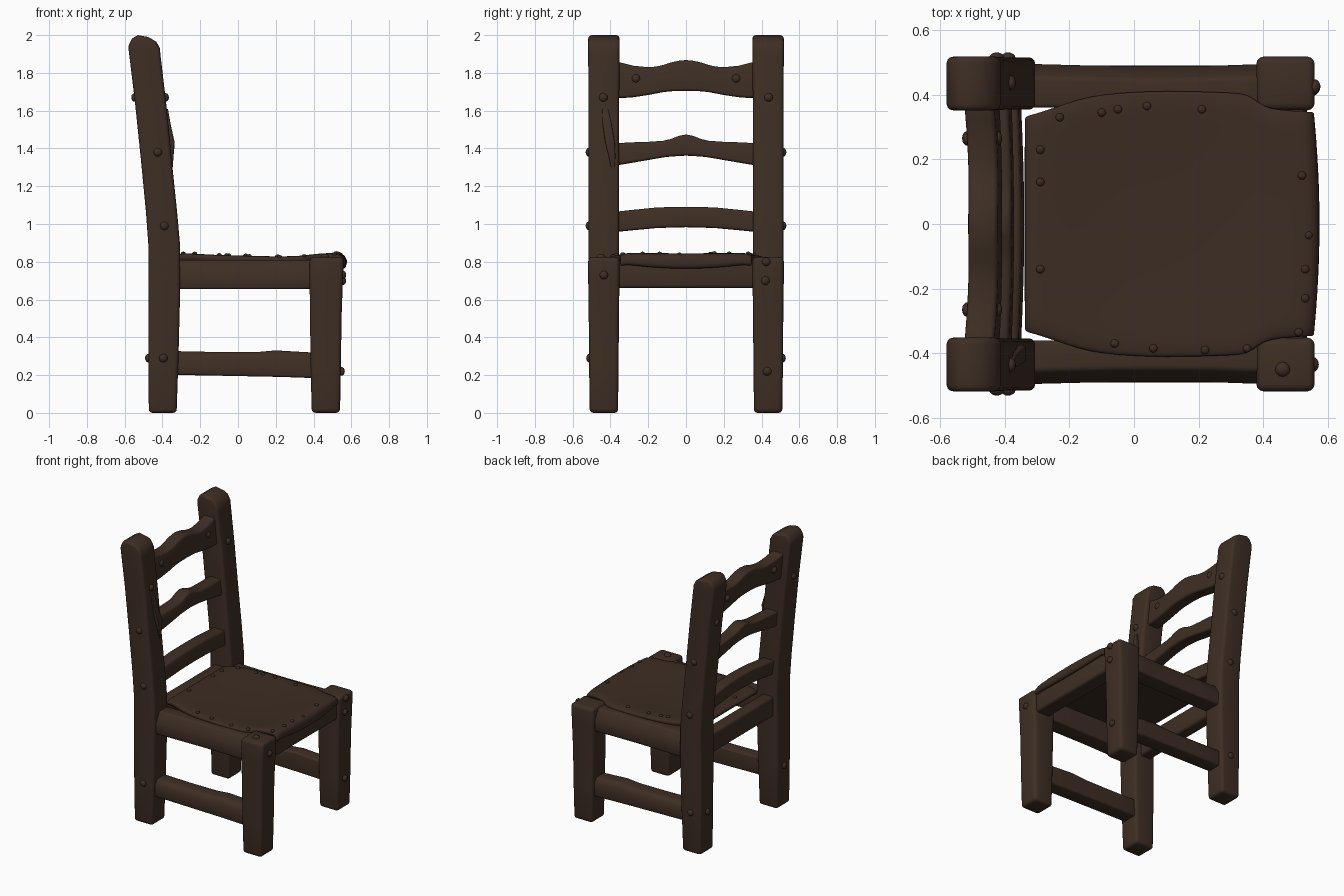
import bpy, bmesh, math
from mathutils import Matrix, Vector

if "Cube" in bpy.data.objects:
    bpy.data.objects.remove(bpy.data.objects["Cube"])


def material(name, rgb):
    m = bpy.data.materials.new(name)
    m.diffuse_color = (*rgb, 1)
    m.use_nodes = True
    m.node_tree.nodes["Principled BSDF"].inputs["Base Color"].default_value = m.diffuse_color
    return m


WOOD = material("dark brown wood", (0.048, 0.0275, 0.0175))
LEATHER = material("dark brown leather", (0.045, 0.0255, 0.0165))


def finish(bm, name, mat, bevel=0.0):
    """Turn a bmesh into a smooth object with optionally rounded edges."""
    bmesh.ops.recalc_face_normals(bm, faces=bm.faces)
    for f in bm.faces:
        f.smooth = True
    me = bpy.data.meshes.new(name)
    bm.to_mesh(me)
    bm.free()
    me.materials.append(mat)
    ob = bpy.data.objects.new(name, me)
    bpy.context.collection.objects.link(ob)
    if bevel:
        b = ob.modifiers.new("round", "BEVEL")
        b.width, b.segments = bevel, 3
        b.limit_method, b.angle_limit = "ANGLE", math.radians(48)
    return ob


def loft(name, rings, bevel=0.018):
    """Skin a beam through matching rings of points and cap its ends."""
    bm = bmesh.new()
    rows = [[bm.verts.new(p) for p in r] for r in rings]
    n = len(rows[0])
    for a, b in zip(rows, rows[1:]):
        for i in range(n):
            j = (i + 1) % n
            bm.faces.new((a[i], a[j], b[j], b[i]))
    bm.faces.new(rows[0])
    bm.faces.new(rows[-1])
    return finish(bm, name, WOOD, bevel)


def lerp(table, u):
    """Piecewise linear lookup in (key, value) pairs."""
    for (a, p), (b, q) in zip(table, table[1:]):
        if u <= b:
            return p + (q - p) * max(0, (u - a) / (b - a))
    return table[-1][1]


# Leaning back posts: back x, back z, front x, front z, half width
POST = [(-.472, 0, -.325, 0, .075), (-.475, .3, -.315, .3, .078), (-.475, .65, -.306, .65, .081),
        (-.474, .88, -.306, .88, .081), (-.487, 1.06, -.322, 1.06, .081), (-.515, 1.35, -.35, 1.33, .081),
        (-.546, 1.65, -.378, 1.62, .081), (-.58, 1.93, -.411, 1.9, .083), (-.578, 1.95, -.413, 1.93, .083),
        (-.561, 1.982, -.432, 1.965, .083), (-.53, 2.0, -.475, 1.99, .083)]
# Front legs: z, back x, front x, half width
LEG = [(0, .39, .54, .075), (.25, .385, .545, .078), (.5, .381, .548, .08), (.72, .379, .556, .083),
       (.825, .38, .56, .083)]
for s, side in ((-1, "left"), (1, "right")):
    c = s * .435
    loft(f"back_post_{side}", [[(xb, c - w, zb), (xf, c - w, zf), (xf, c + w, zf), (xb, c + w, zb)]
                               for xb, zb, xf, zf, w in POST], .022)
    loft(f"front_leg_{side}", [[(xb, c - w, z), (xf, c - w, z), (xf, c + w, z), (xb, c + w, z)]
                               for z, xb, xf, w in LEG], .022)
    # Side seat rails with a chamfered upper outer edge
    loft(f"side_rail_{side}", [[(x, s * .36, .655), (x, s * (o - .005), .655), (x, s * o, .735),
                                (x, s * (o - .04), .81), (x, s * .36, .81)]
                               for x, o in ((-.38, .497), (-.15, .491), (.05, .488), (.25, .49), (.45, .497))], .012)
    # Low side stretchers
    loft(f"side_stretcher_{side}", [[(x, s * .375, a), (x, s * .485, a), (x, s * .49, b - .03),
                                     (x, s * .465, b), (x, s * .375, b)]
                                    for x, a, b in ((-.38, .202, .328), (-.1, .197, .322), (.1, .193, .322),
                                                    (.2, .191, .331), (.3, .188, .325), (.46, .182, .316))], .012)

# Front and back seat rails
for name, x0, x1 in (("front_rail", .42, .535), ("back_rail", -.445, -.355)):
    loft(name, [[(x0, y, .66), (x1, y, .66), (x1, y, .805), (x0, y, .805)] for y in (-.4, 0, .4)])

# Curved back slats: centre x, middle z, lower and upper edges by distance from the middle
SLATS = [("top_slat", -.472, 1.76,
          [(0, 1.705), (.1, 1.702), (.2, 1.683), (.3, 1.668), (.4, 1.668)],
          [(0, 1.868), (.06, 1.862), (.14, 1.835), (.2, 1.83), (.28, 1.838), (.36, 1.858), (.4, 1.86)]),
         ("middle_slat", -.433, 1.39,
          [(0, 1.362), (.1, 1.356), (.25, 1.33), (.4, 1.305)],
          [(0, 1.474), (.04, 1.466), (.1, 1.442), (.2, 1.435), (.3, 1.432), (.4, 1.425)]),
         ("lower_slat", -.402, 1.02,
          [(0, .983), (.15, .979), (.3, .965), (.4, .955)],
          [(0, 1.091), (.15, 1.088), (.3, 1.073), (.4, 1.062)])]
for name, cx, cz, low, high in SLATS:
    rings = []
    for i in range(21):
        y = -.4 + .04 * i
        a, b = lerp(low, abs(y)), lerp(high, abs(y))
        bow = cx + .014 * math.cos(y / .4 * math.pi / 2)
        xa, xb = bow - (a - cz) * .1, bow - (b - cz) * .1
        rings.append([(xa - .046, y, a), (xa + .046, y, a), (xb + .046, y, b), (xb - .046, y, b)])
    loft(name, rings, .015)

# Splintered sliver on the front of the left post
loft("post_splinter", [[(x - .05, y - w, z), (x, y - w, z), (x, y + w, z), (x - .05, y + w, z)]
                       for z, x, y, w in ((1.28, -.347, -.385, .008), (1.36, -.341, -.392, .018),
                                          (1.43, -.335, -.402, .025), (1.53, -.357, -.418, .024),
                                          (1.61, -.371, -.428, .016))], .005)

# Leather seat: x, half width, z at the rim; last rows fold over the front
SEAT = [(-.345, .335, .832), (-.31, .343, .845), (-.25, .362, .846), (-.17, .39, .843), (-.1, .404, .84),
        (0, .412, .838), (.1, .415, .836), (.2, .413, .833), (.3, .41, .834), (.355, .405, .838),
        (.385, .378, .842), (.42, .36, .845), (.48, .354, .848), (.525, .352, .846), (.548, .35, .835),
        (.556, .35, .815), (.558, .348, .79)]


def seat_z(x, y, z, w):
    t = abs(y) / w
    sag = .018 * (1 - t * t) * max(0, 1 - ((x - .1) / .42) ** 2)
    return z - sag - .012 * max(0, (t - .9) / .1)


bm = bmesh.new()
T = [-1, -.97, -.9, -.75, -.5, -.25, 0, .25, .5, .75, .9, .97, 1]
rows = []
for i, (x, w, z) in enumerate(SEAT):
    row = []
    for t in T:
        bulge = .018 * (1 - t * t) * max(0, (x - .3) / .25)
        drop = .028 * (1 - t * t) if i == len(SEAT) - 1 else 0
        row.append(bm.verts.new((x + bulge, t * w, seat_z(x, t * w, z, w) - drop)))
    rows.append(row)
for a, b in zip(rows, rows[1:]):
    for j in range(len(T) - 1):
        bm.faces.new((a[j], b[j], b[j + 1], a[j + 1]))
seat = finish(bm, "seat", LEATHER)
sol = seat.modifiers.new("thickness", "SOLIDIFY")
sol.thickness, sol.offset = .032, -1
sub = seat.modifiers.new("soften", "SUBSURF")
sub.levels = sub.render_levels = 1


def nails(name, items, r, mat):
    """Domed nail heads, each placed at a point and flattened along its axis."""
    bm = bmesh.new()
    for p, axis in items:
        rot = Vector(axis).to_track_quat("Z", "Y").to_matrix().to_4x4()
        bmesh.ops.create_uvsphere(bm, u_segments=12, v_segments=8, radius=r,
                                  matrix=Matrix.Translation(p) @ rot @ Matrix.Diagonal((1, 1, .75, 1)))
    finish(bm, name, mat)


# Bolts through the frame
F, B = (1, 0, 0), (-1, 0, 0)
bolts = [((.555, .42, .7), F), ((.548, .43, .22), F), ((.555, -.435, .73), F), ((.56, .425, .8), F),
         ((.46, -.45, .825), (0, 0, 1))]
for s in (-1, 1):
    bolts += [((-.383, s * .437, 1.67), F), ((-.548, s * .437, 1.67), B), ((-.475, s * .435, .29), B),
              ((-.425, s * .265, 1.77), F), ((-.515, s * .265, 1.77), B)]
    bolts += [((x, s * y, z), (0, s, 0)) for x, y, z in
              ((-.425, .514, 1.38), (-.39, .514, .99), (-.395, .511, .29))]
nails("frame_bolts", bolts, .023, WOOD)

# Small tacks around the seat edge
TACKS = [(-.29, .23), (-.29, .13), (-.23, .33), (-.1, .345), (-.05, .355), (.04, .365), (.21, .355),
         (.52, .15), (.54, -.035), (.53, -.14), (.53, -.23), (.51, -.335), (.35, -.385), (.22, -.39),
         (.06, -.385), (-.06, -.37), (-.29, -.14)]
tacks = []
for x, y in TACKS:
    w = lerp([(r[0], r[1]) for r in SEAT], x)
    z = lerp([(r[0], r[2]) for r in SEAT], x)
    tacks.append(((x, y, seat_z(x, y, z, w)), (0, 0, 1)))
nails("seat_tacks", tacks, .013, LEATHER)
